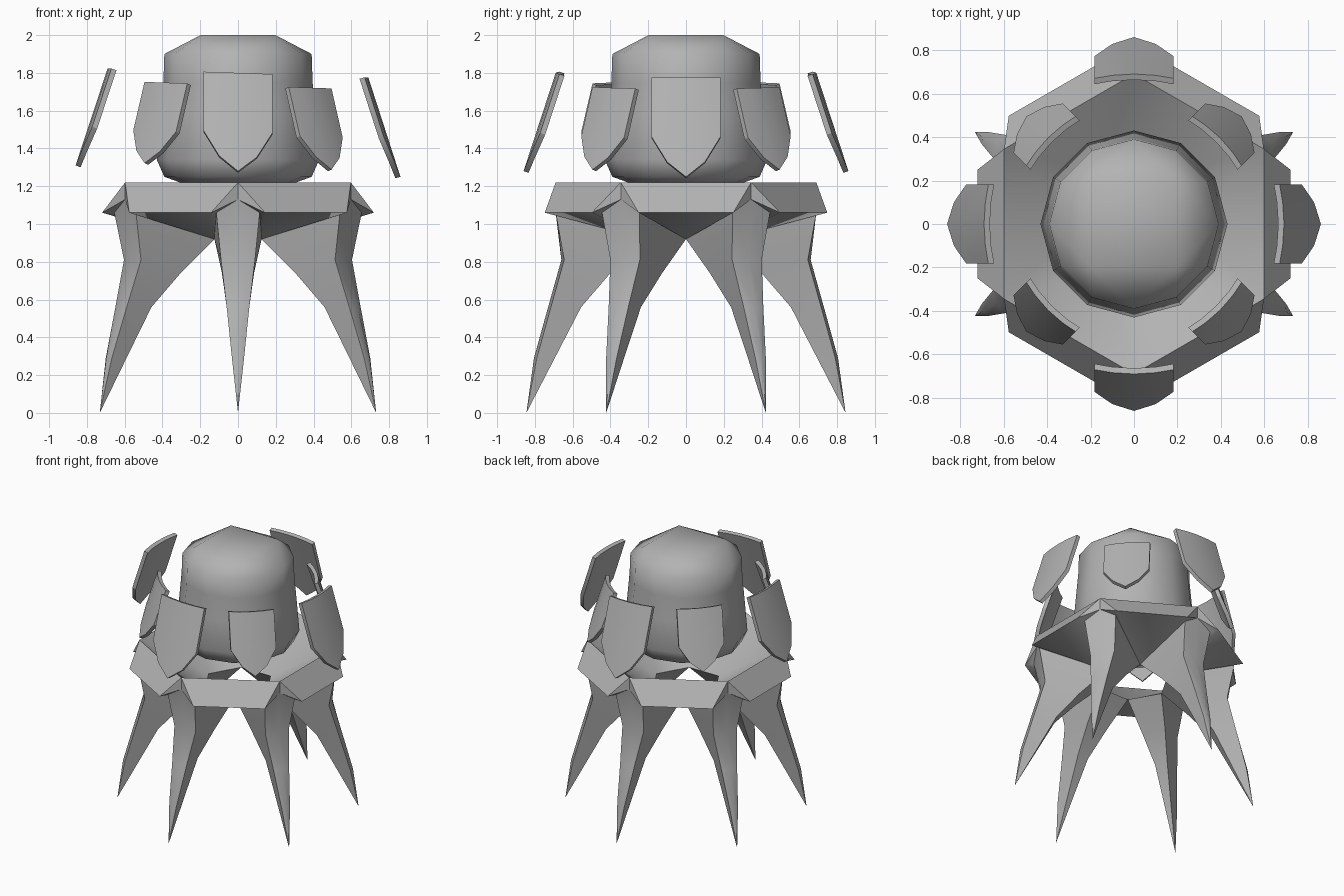
import bpy, bmesh, math
from mathutils import Vector

if "Cube" in bpy.data.objects:
    bpy.data.objects.remove(bpy.data.objects["Cube"])

grey = bpy.data.materials.new("plain_grey")
grey.diffuse_color = (0.45, 0.45, 0.45, 1)
grey.use_nodes = True
grey.node_tree.nodes["Principled BSDF"].inputs["Base Color"].default_value = grey.diffuse_color


def polar(deg, r, t, z):
    """Point at radius r along a direction, shifted sideways by t."""
    a = math.radians(deg)
    return Vector((r * math.cos(a) - t * math.sin(a),
                   r * math.sin(a) + t * math.cos(a), z))


def finish(name, bm, angle):
    bmesh.ops.remove_doubles(bm, verts=bm.verts, dist=0.0005)
    bmesh.ops.recalc_face_normals(bm, faces=bm.faces)
    mesh = bpy.data.meshes.new(name)
    bm.to_mesh(mesh)
    bm.free()
    mesh.materials.append(grey)
    ob = bpy.data.objects.new(name, mesh)
    bpy.context.collection.objects.link(ob)
    bpy.ops.object.select_all(action='DESELECT')
    ob.select_set(True)
    bpy.context.view_layer.objects.active = ob
    bpy.ops.object.shade_smooth_by_angle(angle=math.radians(angle))
    return ob


# Domed body: twelve-sided rings, closed by a square crown
bm = bmesh.new()
profile = [(0.28, 1.21), (0.39, 1.25), (0.43, 1.34), (0.41, 1.58),
           (0.395, 1.75), (0.39, 1.90)]
rings = [[bm.verts.new(polar(30 * i, r, 0, z)) for i in range(12)]
         for r, z in profile]
bm.faces.new(rings[0])
for low, high in zip(rings, rings[1:]):
    for i in range(12):
        j = (i + 1) % 12
        bm.faces.new((low[i], low[j], high[j], high[i]))
crown = [bm.verts.new(polar(45 + 90 * k, 0.28, 0, 2.0)) for k in range(4)]
rim = rings[-1]
for k in range(4):
    c, d = crown[k], crown[(k + 1) % 4]
    v = [rim[(3 * k + n) % 12] for n in range(1, 5)]
    for tri in ((c, v[0], v[1]), (c, v[1], v[2]), (c, v[2], d), (d, v[2], v[3])):
        bm.faces.new(tri)
bm.faces.new(crown)
finish("domed_body", bm, 65)

# Hexagonal base with a funnel top, sloping rim, and six spike legs
# leg levels: outer radius, half width, z, inner radius, half width, z
levels = [(0.69, 0.115, 1.06, 0.2165, 0.125, 0.92),
          (0.645, 0.09, 0.81, 0.40, 0.085, 0.74),
          (0.715, 0.06, 0.56, 0.555, 0.045, 0.56),
          (0.79, 0.032, 0.29, 0.70, 0.022, 0.28)]
bm = bmesh.new()


def face(*points):
    bm.faces.new([bm.verts.new(p) for p in points])


for i in range(6):
    a = 30 + 60 * i
    corner, next_corner = (polar(a + s, 0.69, 0, 1.22) for s in (0, 60))
    hole_prev, hole = (polar(a + s, 0.25, 0, 0.92) for s in (-30, 30))
    rim_a = polar(a, 0.748, 0.143, 1.06)
    rim_b = polar(a + 60, 0.748, -0.143, 1.06)
    leg_a = polar(a, 0.69, 0.115, 1.06)
    leg_b = polar(a + 60, 0.69, -0.115, 1.06)
    # funnel surface inside the rim
    face(corner, next_corner, hole)
    face(corner, hole, hole_prev)
    # sloping rim and the triangular underside panel
    face(corner, rim_a, rim_b, next_corner)
    face(rim_a, leg_a, hole)
    face(rim_a, hole, rim_b)
    face(rim_b, hole, leg_b)
    # hood above the leg
    brow = polar(a, 0.69, 0, 1.13)
    for s in (-1, 1):
        side = polar(a, 0.69, s * 0.115, 1.06)
        face(corner, brow, polar(a, 0.748, s * 0.143, 1.06))
        face(polar(a, 0.748, s * 0.143, 1.06), brow, side)
    # leg: five-sided sections that taper to a point
    sections = []
    for n, (ro, wo, zo, ri, wi, zi) in enumerate(levels):
        front = brow if n == 0 else polar(a, ro + 0.015, 0, zo)
        sections.append([front, polar(a, ro, wo, zo), polar(a, ri, wi, zi),
                         polar(a, ri, -wi, zi), polar(a, ro, -wo, zo)])
    for up, down in zip(sections, sections[1:]):
        for k in range(5):
            m = (k + 1) % 5
            face(up[k], up[m], down[m], down[k])
    tip = polar(a, 0.845, 0, 0)
    for k in range(5):
        face(sections[-1][k], sections[-1][(k + 1) % 5], tip)
finish("spiked_base", bm, 38)


# Floating shield plates: tilted, slightly bowed, large and small alternating
def shield(name, deg, width, r_top, r_low, z_top, z_low):
    b = bmesh.new()
    # sideways position, then start and end share of the height
    columns = [(-1, 0, 0.60), (-0.55, 0, 0.85), (0, 0, 1),
               (0.55, 0, 0.85), (1, 0, 0.60)]
    tilt = Vector((r_low - r_top, z_low - z_top)).normalized()
    grid = []
    for depth in (0, -0.028):
        rows = []
        for u, start, end in columns:
            pair = []
            for f in (start, end):
                r = r_top + (r_low - r_top) * f - 0.02 * u * u - tilt.y * depth
                z = z_top + (z_low - z_top) * f + tilt.x * depth
                p = polar(deg, r, u * width, z)
                p.z -= 0.035 * p.x
                pair.append(b.verts.new(p))
            rows.append(pair)
        grid.append(rows)
    outer, inner = grid
    for k in range(4):
        for g in grid:
            b.faces.new((g[k][0], g[k + 1][0], g[k + 1][1], g[k][1]))
        for e in (0, 1):
            b.faces.new((outer[k][e], outer[k + 1][e],
                         inner[k + 1][e], inner[k][e]))
    for k in (0, 4):
        b.faces.new((outer[k][0], outer[k][1], inner[k][1], inner[k][0]))
    finish(name, b, 30)


for q in range(4):
    shield(f"large_shield_{q + 1}", 90 * q, 0.182, 0.69, 0.86, 1.80, 1.28)
    shield(f"small_shield_{q + 1}", 45 + 90 * q, 0.16, 0.56, 0.70, 1.735, 1.305)
